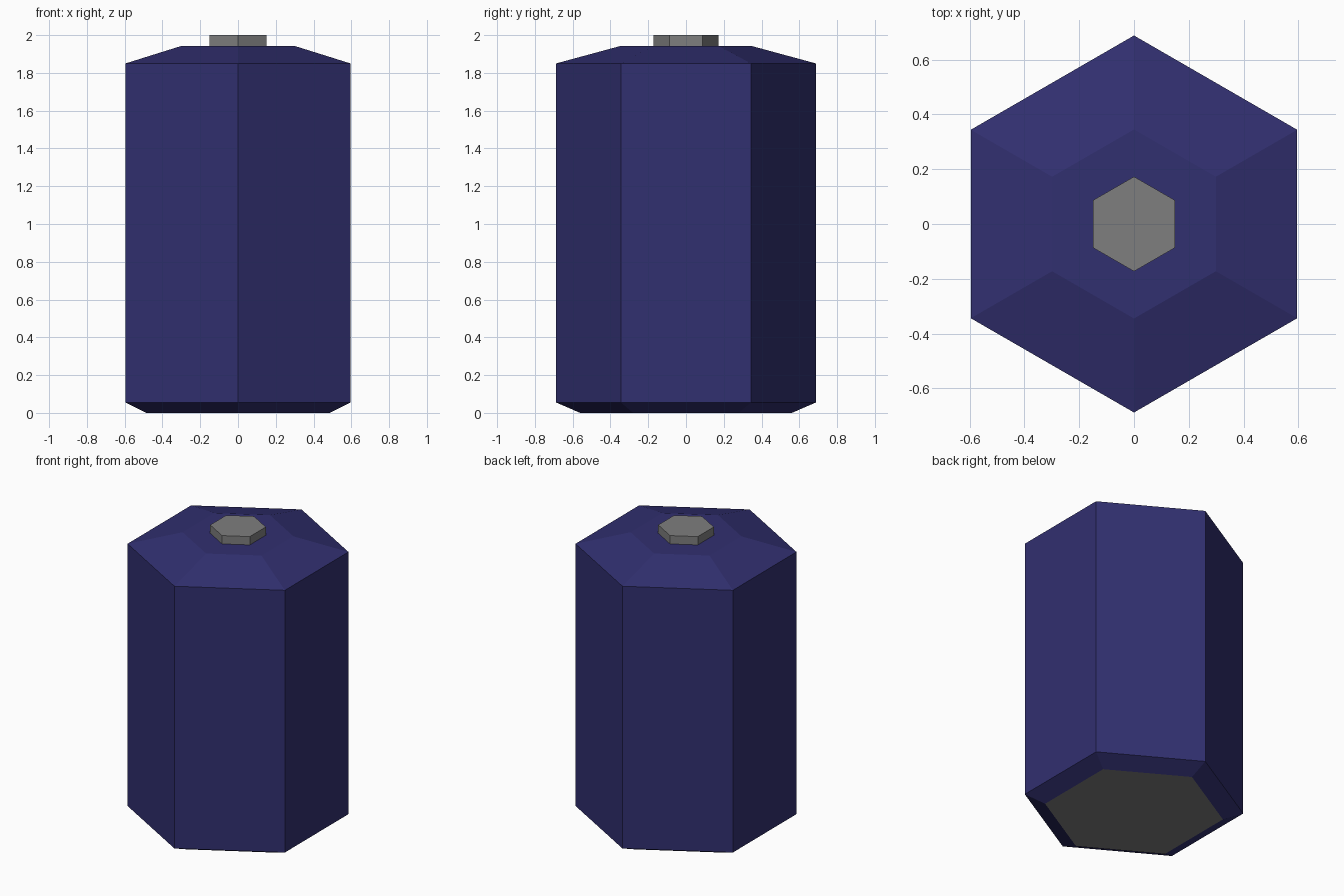
import bpy, bmesh, math

if "Cube" in bpy.data.objects:
    bpy.data.objects.remove(bpy.data.objects["Cube"])

def material(name, rgb):
    m = bpy.data.materials.new(name)
    m.diffuse_color = (*rgb, 1)
    m.use_nodes = True
    m.node_tree.nodes["Principled BSDF"].inputs["Base Color"].default_value = m.diffuse_color
    return m

navy = material("navy blue", (0.031, 0.029, 0.162))
grey = material("metal grey", (0.21, 0.21, 0.21))

def hex_stack(name, profile, mats):
    """Stack hexagon rings from (radius, z) pairs, with points along +y and -y."""
    bm = bmesh.new()
    rings = []
    for r, z in profile:
        angles = [math.pi / 2 + i * math.pi / 3 for i in range(6)]
        rings.append([bm.verts.new((r * math.cos(a), r * math.sin(a), z)) for a in angles])
    for low, high in zip(rings, rings[1:]):
        for i in range(6):
            j = (i + 1) % 6
            bm.faces.new((low[i], low[j], high[j], high[i]))
    bm.faces.new(rings[0][::-1])
    bm.faces.new(rings[-1])
    # Faces pointing straight down take the last material
    bm.normal_update()
    for f in bm.faces:
        if f.normal.z < -0.99:
            f.material_index = len(mats) - 1
    mesh = bpy.data.meshes.new(name)
    bm.to_mesh(mesh)
    bm.free()
    for m in mats:
        mesh.materials.append(m)
    ob = bpy.data.objects.new(name, mesh)
    bpy.context.collection.objects.link(ob)
    return ob

# Casing with sloped shoulder, chamfered foot and grey base plate
hex_stack("casing", [(0.56, 0), (0.688, 0.055), (0.688, 1.85), (0.345, 1.943)], [navy, grey])

# Raised contact on top
hex_stack("top_terminal", [(0.173, 1.94), (0.173, 2.0)], [grey])
